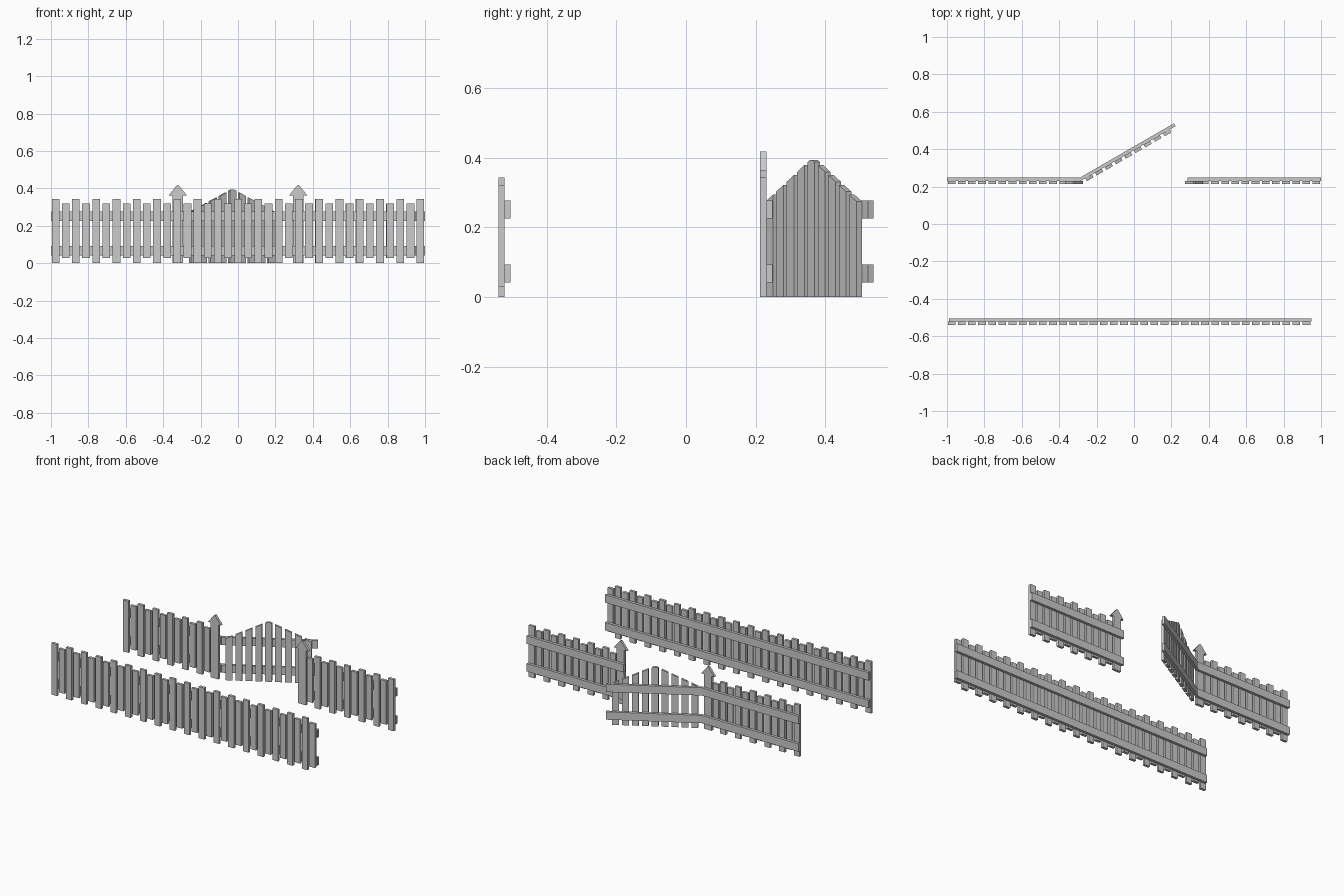
import bpy, bmesh, math
from mathutils import Matrix

if "Cube" in bpy.data.objects:
    bpy.data.objects.remove(bpy.data.objects["Cube"])

T = 0.0175          # board thickness
W = 0.041           # picket width
PITCH = 0.0542
RAILS = ((0.041, 0.093), (0.225, 0.277))


def prism(bm, outline, y0, y1):
    """Extrude an x-z outline between two y positions."""
    front = [bm.verts.new((x, y0, z)) for x, z in outline]
    back = [bm.verts.new((x, y1, z)) for x, z in outline]
    bm.faces.new(front)
    bm.faces.new(back[::-1])
    n = len(outline)
    for i in range(n):
        j = (i + 1) % n
        bm.faces.new((front[j], front[i], back[i], back[j]))


def board(bm, x0, x1, z0, z1, y0):
    prism(bm, [(x0, z0), (x1, z0), (x1, z1), (x0, z1)], y0, y0 + T)


def finish(bm, name, matrix=None):
    if matrix:
        bmesh.ops.transform(bm, matrix=matrix, verts=bm.verts)
    bmesh.ops.recalc_face_normals(bm, faces=bm.faces)
    mesh = bpy.data.meshes.new(name)
    bm.to_mesh(mesh)
    bm.free()
    obj = bpy.data.objects.new(name, mesh)
    bpy.context.collection.objects.link(obj)


def fence(name, xs, y, rail0, rail1):
    # alternating tall and short pickets
    bm = bmesh.new()
    for i, x in enumerate(xs):
        z0, z1 = (0, 0.343) if i % 2 == 0 else (0.029, 0.32)
        board(bm, x - W / 2, x + W / 2, z0, z1, y)
    finish(bm, name + "_pickets")
    # two rails behind the pickets
    bm = bmesh.new()
    for z0, z1 in RAILS:
        board(bm, rail0, rail1, z0, z1, y + T)
    finish(bm, name + "_rails")


# front fence
fence("front_fence", [-0.975 + i * PITCH for i in range(36)], -0.539, -0.99, 0.95)

# rear fence halves with arrow-topped gate posts
for side, s in (("left", -1), ("right", 1)):
    xs = [s * (0.975 - i * PITCH) for i in range(12)]
    fence("rear_fence_" + side, xs, 0.213, *sorted((s, s * 0.285)))
    bm = bmesh.new()
    half = [(0.028, 0), (0.028, 0.363), (0.048, 0.363), (0.004, 0.418)]
    outline = half + [(-x, z) for x, z in reversed(half)]
    prism(bm, [(x + s * 0.322, z) for x, z in outline], 0.213, 0.213 + T)
    finish(bm, "gate_post_" + side)

# open gate, swung 30 degrees
swing = Matrix.Translation((-0.288, 0.2385, 0)) @ Matrix.Rotation(math.radians(30), 4, 'Z')
MID = 0.287


def gate_top(x):
    return 0.393 - 0.47 * max(0, abs(x - MID) - 0.008)


bm = bmesh.new()
for i in range(-4, 5):
    c = MID + i * 0.06
    a, b = c - W / 2, c + W / 2
    top = [(b, gate_top(b))]
    if i == 0:
        top += [(c + 0.008, 0.393), (c - 0.008, 0.393)]
    top.append((a, gate_top(a)))
    prism(bm, [(a, 0), (b, 0)] + top, -1.5 * T, -0.5 * T)
finish(bm, "gate_pickets", swing)

bm = bmesh.new()
for z0, z1 in RAILS:
    board(bm, 0, 0.584, z0, z1, -0.5 * T)
finish(bm, "gate_rails", swing)
